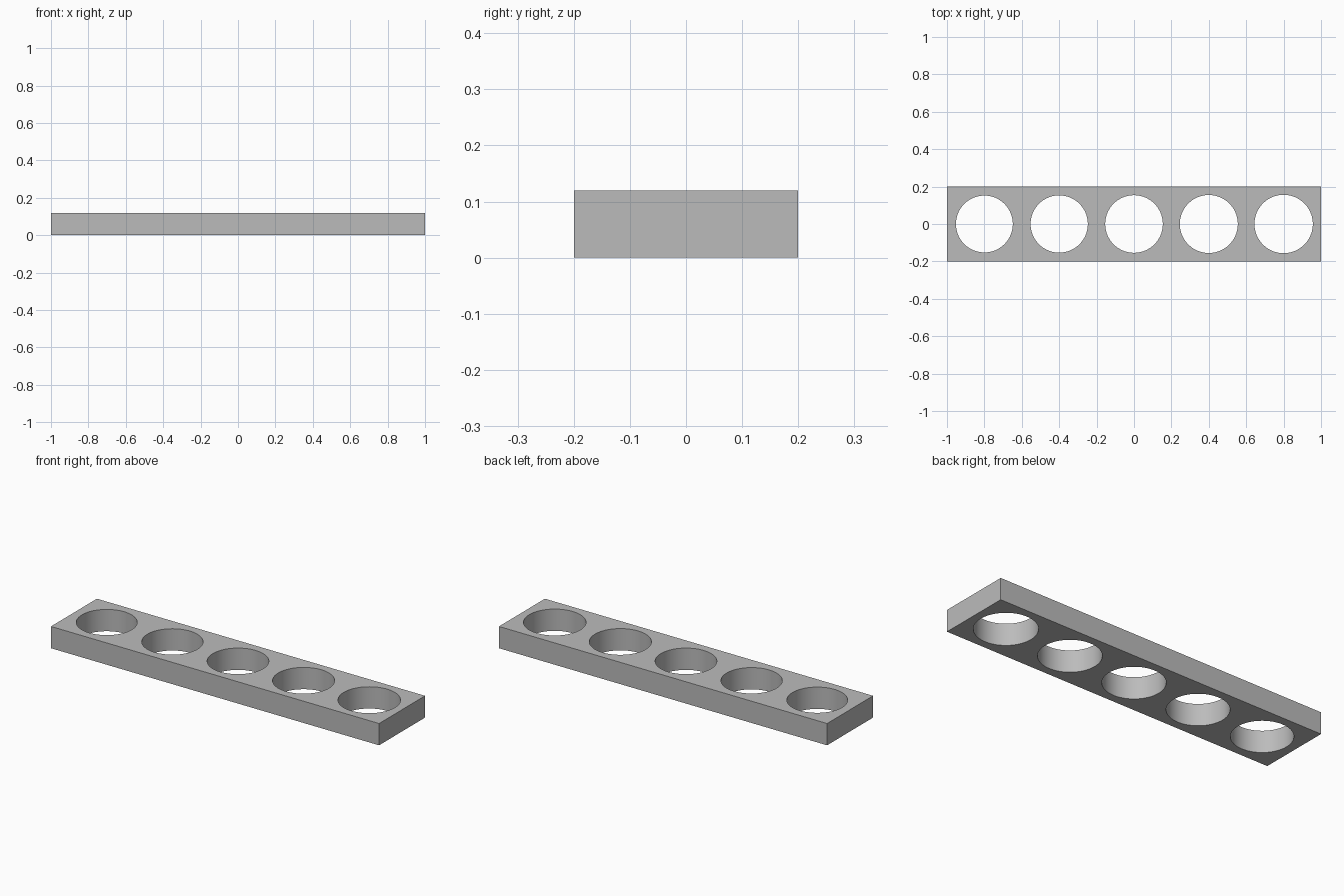
import bpy
import math

LENGTH, WIDTH, HEIGHT = 2.0, 0.4, 0.12
HOLES, SPACING = 5, 0.4
SMALLEST, STEP = 0.152, 0.001

default = bpy.data.objects.get("Cube")
if default:
    bpy.data.objects.remove(default, do_unlink=True)

# Plain grey material
grey = bpy.data.materials.new("plain grey")
grey.use_nodes = True
colour = (0.5, 0.5, 0.5, 1)
grey.diffuse_color = colour
grey.node_tree.nodes["Principled BSDF"].inputs["Base Color"].default_value = colour

# Flat rectangular bar
bpy.ops.mesh.primitive_cube_add(size=1, location=(0, 0, HEIGHT / 2))
bar = bpy.context.object
bar.name = "perforated_bar"
bar.scale = (LENGTH, WIDTH, HEIGHT)
bpy.ops.object.transform_apply(location=True, rotation=False, scale=True)
bar.data.materials.append(grey)


def drill(target, x, radius):
    """Cut a round through hole, then discard the cutter."""
    bpy.ops.mesh.primitive_cylinder_add(
        vertices=96, radius=radius, depth=HEIGHT * 2, location=(x, 0, HEIGHT / 2))
    cutter = bpy.context.object
    cutter.name = "hole_cutter"
    cutter.hide_render = True
    cutter.data.materials.append(grey)
    cut = target.modifiers.new("hole", 'BOOLEAN')
    cut.operation = 'DIFFERENCE'
    cut.solver = 'EXACT'
    cut.object = cutter
    bpy.context.view_layer.objects.active = target
    bpy.ops.object.modifier_apply(modifier=cut.name)
    bpy.data.objects.remove(cutter, do_unlink=True)


# Row of holes, each slightly wider than the last
for i in range(HOLES):
    drill(bar, (i - (HOLES - 1) / 2) * SPACING, SMALLEST + i * STEP)

# Smooth hole walls with crisp edges
bpy.ops.object.select_all(action='DESELECT')
bar.select_set(True)
bpy.context.view_layer.objects.active = bar
bpy.ops.object.shade_smooth_by_angle(angle=math.radians(30))
